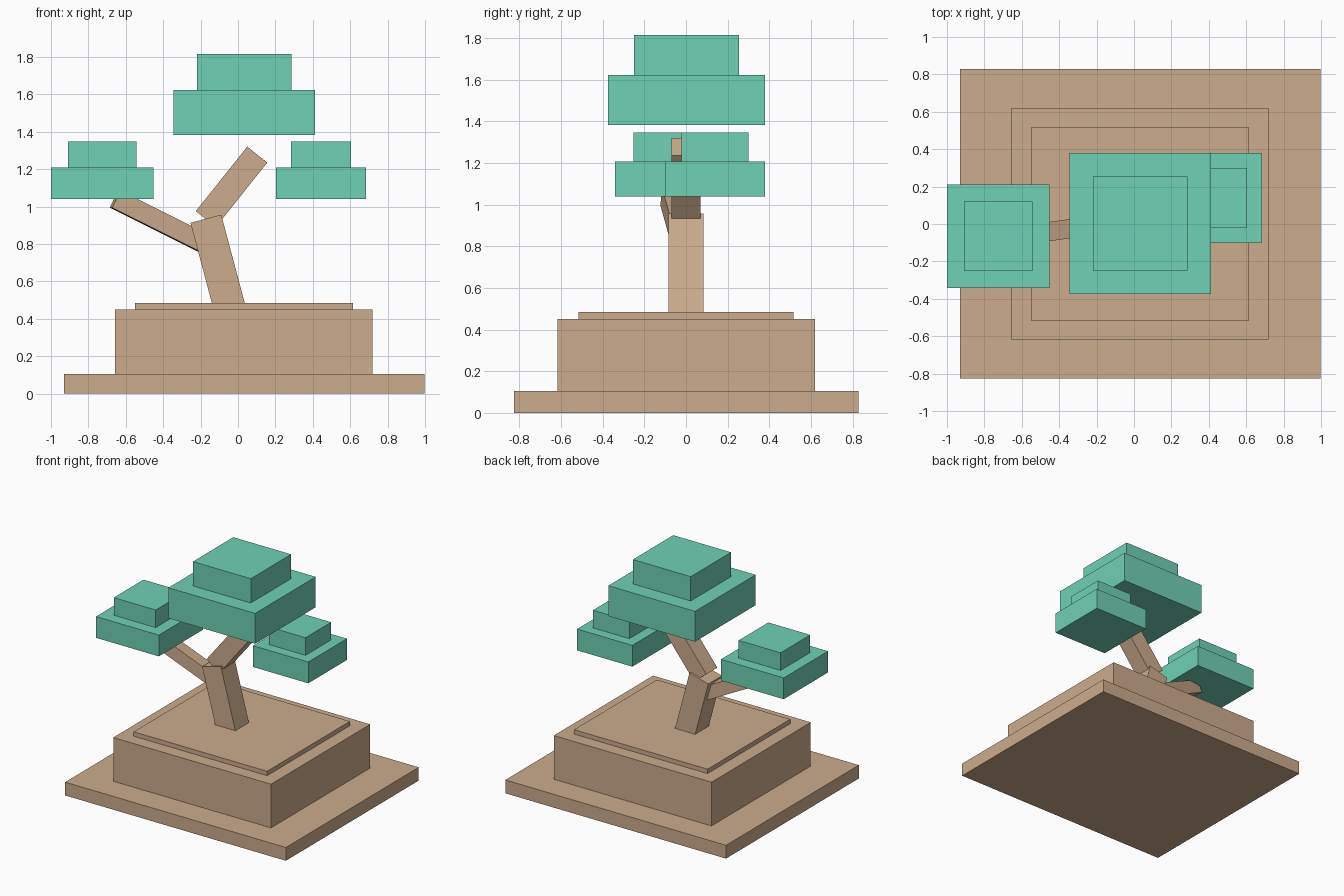
import bpy
import math
from mathutils import Vector

if "Cube" in bpy.data.objects:
    bpy.data.objects.remove(bpy.data.objects["Cube"])


def material(name, rgb):
    """Flat colour from 0-255 sRGB values."""
    mat = bpy.data.materials.new(name)
    lin = [((c / 255 + 0.055) / 1.055) ** 2.4 for c in rgb]
    mat.diffuse_color = (*lin, 1)
    mat.use_nodes = True
    mat.node_tree.nodes["Principled BSDF"].inputs["Base Color"].default_value = mat.diffuse_color
    return mat


WOOD = material("tan wood", (204, 172, 141))
LEAF = material("mint leaf", (112, 209, 181))


def box(name, centre, size, mat, rotation=(0, 0, 0)):
    bpy.ops.mesh.primitive_cube_add(size=1, location=centre, rotation=rotation)
    obj = bpy.context.object
    obj.name = name
    obj.scale = size
    obj.data.materials.append(mat)
    return obj


def slab(name, x, y, z, mat):
    """Upright box given by its extents."""
    spans = (x, y, z)
    box(name, [(a + b) / 2 for a, b in spans], [b - a for a, b in spans], mat)


def limb(name, start, end, width):
    """Square beam from start to end, turned about y and then z."""
    a, b = Vector(start), Vector(end)
    d = b - a
    flat = math.copysign(math.hypot(d.x, d.y), d.x)
    tilt = math.atan2(flat, d.z)
    turn = math.atan2(d.y, d.x) if d.x > 0 else math.atan2(-d.y, -d.x)
    box(name, (a + b) / 2, (width, width, d.length), WOOD, (0, tilt, turn))


# Stand, pot and soil
slab("stand", (-0.93, 0.997), (-0.827, 0.829), (0, 0.105), WOOD)
slab("pot", (-0.657, 0.72), (-0.617, 0.62), (0.105, 0.45), WOOD)
slab("soil", (-0.55, 0.615), (-0.515, 0.517), (0.45, 0.485), WOOD)

# Trunk and branches
limb("trunk", (-0.038, 0, 0.433), (-0.172, 0, 0.935), 0.17)
limb("upper_branch", (-0.172, 0, 0.933), (0.103, 0, 1.278), 0.137)
limb("left_branch", (-0.15, 0.002, 0.787), (-0.657, -0.069, 1.04), 0.102)

# Foliage: a wide lower tier with a smaller tier on top
CLUMPS = {
    "crown": ((-0.345, 0.412), (-0.375, 0.38), 0.126, (1.383, 1.623, 1.815)),
    "left_clump": ((-1.0, -0.452), (-0.342, 0.21), 0.091, (1.04, 1.208, 1.347)),
    "right_clump": ((0.203, 0.685), (-0.102, 0.38), 0.081, (1.04, 1.208, 1.347)),
}
for name, (x, y, inset, z) in CLUMPS.items():
    slab(name + "_lower", x, y, z[:2], LEAF)
    slab(name + "_upper", (x[0] + inset, x[1] - inset),
         (y[0] + inset, y[1] - inset), z[1:], LEAF)
